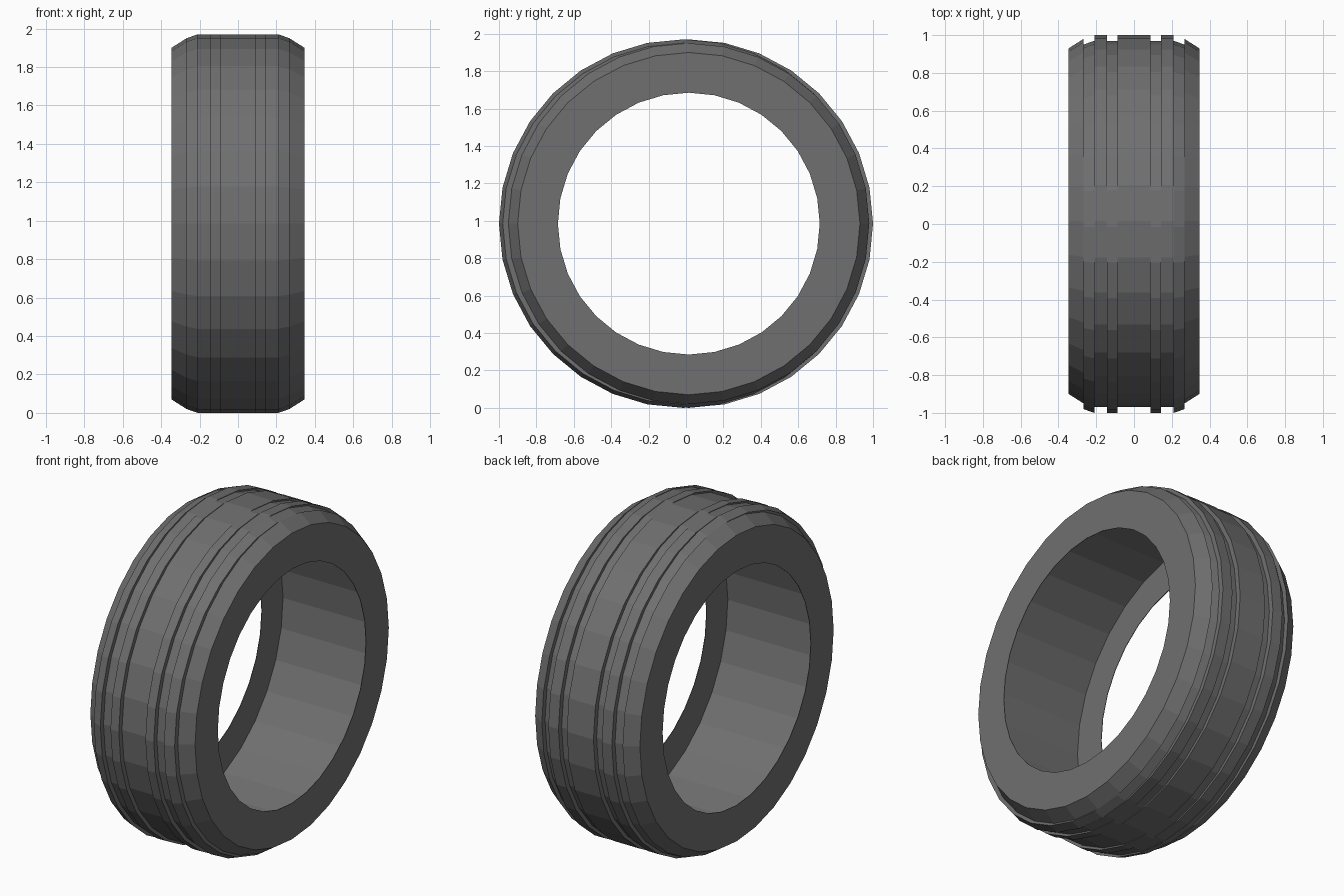
import bpy, bmesh, math

if "Cube" in bpy.data.objects:
    bpy.data.objects.remove(bpy.data.objects["Cube"])

SEGMENTS = 32
CENTRE_Z = 0.985
SHIFT = 0.015      # body sits slightly back, tread strips slightly forward

rubber = bpy.data.materials.new("dark_grey_rubber")
rubber.diffuse_color = (0.16, 0.16, 0.16, 1)
rubber.use_nodes = True
rubber.node_tree.nodes["Principled BSDF"].inputs["Base Color"].default_value = rubber.diffuse_color


def lathe(name, profile, y, closed):
    """Spin (x, radius) points around the x axis into a flat-faced ring."""
    bm = bmesh.new()
    rings = []
    for x, r in profile:
        ring = []
        for i in range(SEGMENTS):
            a = 2 * math.pi * i / SEGMENTS
            ring.append(bm.verts.new((x, r * math.cos(a), r * math.sin(a))))
        rings.append(ring)
    count = len(rings) if closed else len(rings) - 1
    for k in range(count):
        a, b = rings[k], rings[(k + 1) % len(rings)]
        for i in range(SEGMENTS):
            j = (i + 1) % SEGMENTS
            bm.faces.new((a[i], b[i], b[j], a[j]))
    bmesh.ops.recalc_face_normals(bm, faces=bm.faces)
    mesh = bpy.data.meshes.new(name)
    bm.to_mesh(mesh)
    bm.free()
    mesh.materials.append(rubber)
    ob = bpy.data.objects.new(name, mesh)
    ob.location = (0, y, CENTRE_Z)
    bpy.context.collection.objects.link(ob)
    return ob


# Hollow tyre body: thin sidewalls, sloped shoulders and grooved tread
FLOOR, INNER, HOLE, WALL = 0.92, 0.90, 0.70, 0.003
half = [(0.088, 0.985), (0.088, FLOOR), (0.143, FLOOR), (0.143, 0.985),
        (0.21, 0.985), (0.21, FLOOR), (0.267, FLOOR), (0.267, 0.965),
        (0.346, 0.915), (0.346, HOLE), (0.346 - WALL, HOLE), (0.346 - WALL, INNER)]
body = half + [(-x, r) for x, r in reversed(half)]
lathe("tyre_body", body, SHIFT, True)

# Tread strips set off-centre in the grooves, mirrored left and right
for side, s in (("left", -1), ("right", 1)):
    for part, x0, r0, x1, r1 in (("inner", 0.088, 0.985, 0.143, 0.985),
                                 ("outer", 0.21, 0.985, 0.267, 0.965)):
        lathe(f"{side}_{part}_tread_strip",
              [(s * x0, 0.933), (s * x0, r0), (s * x1, r1), (s * x1, 0.933)],
              -SHIFT, True)
